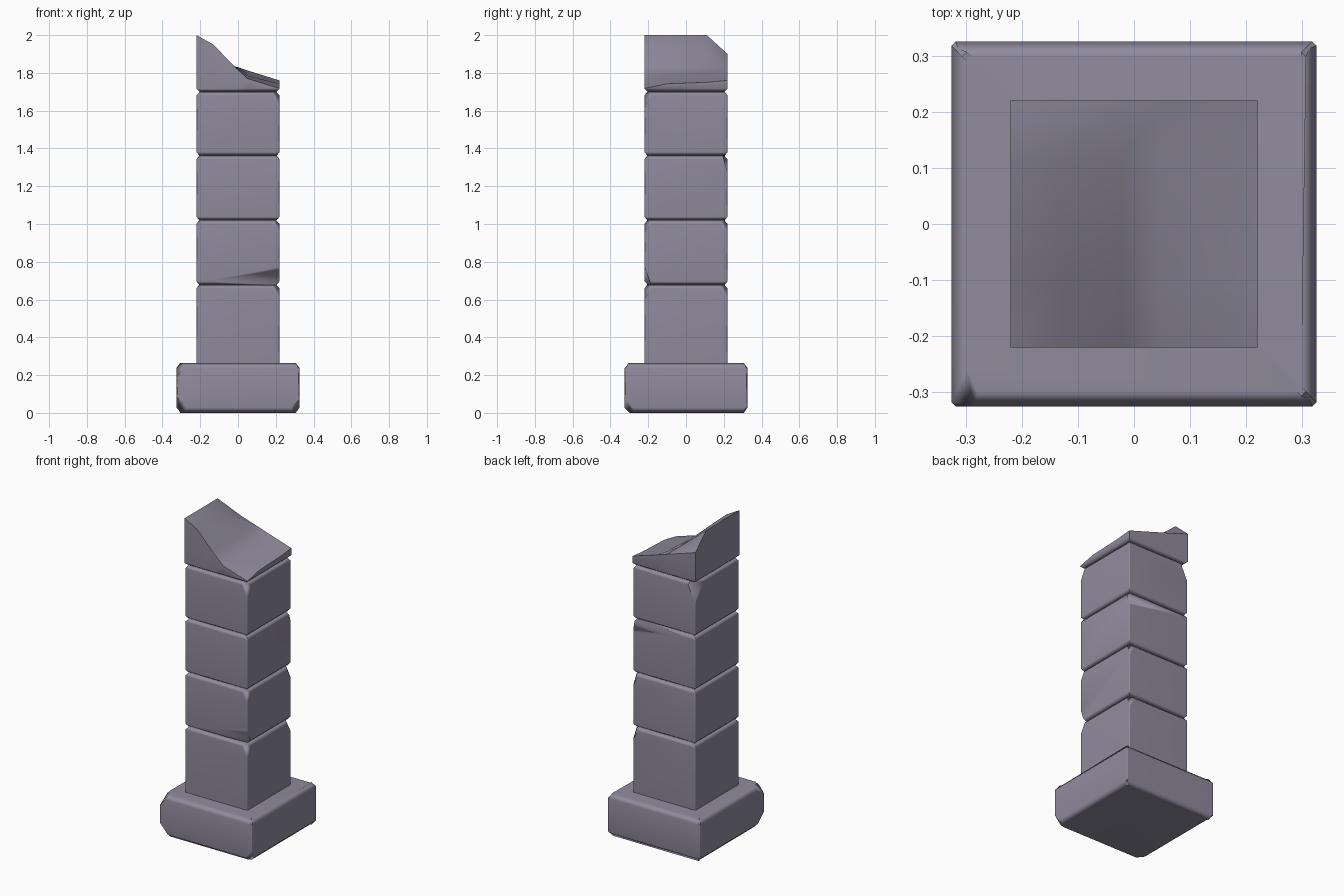
import bpy, bmesh
from mathutils import Vector
from mathutils.geometry import normal as tri_normal

if "Cube" in bpy.data.objects:
    bpy.data.objects.remove(bpy.data.objects["Cube"])

H, B = 0.22, 0.325          # half widths of shaft and base

stone = bpy.data.materials.new("stone")
stone.diffuse_color = (0.28, 0.26, 0.34, 1)
stone.use_nodes = True
stone.node_tree.nodes["Principled BSDF"].inputs["Base Color"].default_value = stone.diffuse_color


def finish(bm, name, angle=0.87):
    bmesh.ops.recalc_face_normals(bm, faces=bm.faces[:])
    me = bpy.data.meshes.new(name)
    bm.to_mesh(me)
    bm.free()
    me.materials.append(stone)
    ob = bpy.data.objects.new(name, me)
    bpy.context.collection.objects.link(ob)
    bpy.ops.object.select_all(action='DESELECT')
    ob.select_set(True)
    bpy.context.view_layer.objects.active = ob
    bpy.ops.object.shade_smooth_by_angle(angle=angle)
    wn = ob.modifiers.new("flat_faces", 'WEIGHTED_NORMAL')
    wn.keep_sharp = True


def cut(bm, centre, pts):
    # slice off everything outside the plane through three points
    p = [Vector(q) for q in pts]
    n = tri_normal(p)
    if n.dot(centre - p[0]) > 0:
        n = -n
    r = bmesh.ops.bisect_plane(bm, geom=bm.verts[:] + bm.edges[:] + bm.faces[:],
                               plane_co=p[0], plane_no=n, clear_outer=True)
    edges = [e for e in r['geom_cut'] if isinstance(e, bmesh.types.BMEdge)]
    bmesh.ops.holes_fill(bm, edges=edges)


def chip(x, y, z, dx, dy, dz):
    # three points of a corner chip; offsets lead from the corner into the stone
    sx, sy = (1 if x > 0 else -1), (1 if y > 0 else -1)
    return [(x - sx * dx, y, z), (x, y - sy * dy, z), (x, y, z + dz)]


def block(name, half, z0, z1, bevel, cuts):
    bm = bmesh.new()
    bmesh.ops.create_cube(bm, size=1)
    for v in bm.verts:
        v.co = (v.co.x * 2 * half, v.co.y * 2 * half, z1 if v.co.z > 0 else z0)
    # nearly crisp upright corners, then wider bevels round top and bottom
    side = [e for e in bm.edges if abs(e.verts[0].co.z - e.verts[1].co.z) > 0.01]
    bmesh.ops.bevel(bm, geom=side, offset=0.007, segments=1, affect='EDGES')
    rims = [e for e in bm.edges if abs(e.verts[0].co.z - e.verts[1].co.z) < 0.01]
    bmesh.ops.bevel(bm, geom=rims, offset=bevel, segments=1, affect='EDGES',
                    clamp_overlap=False)
    bmesh.ops.remove_doubles(bm, verts=bm.verts[:], dist=0.0005)
    c = Vector((0, 0, (z0 + z1) / 2))
    for pts in cuts:
        cut(bm, c, pts)
    finish(bm, name)


# plinth with knocked corners
block("base", B, 0.0, 0.265, 0.027, [
    chip(-B, -B, 0, 0.08, 0.10, 0.09),
    chip(B, -B, 0, 0.07, 0.07, 0.08),
    chip(-B, -B, 0.265, 0.06, 0.12, -0.08),
])

# shaft blocks, each with its own chipped edges
G = [0.22, 0.678, 1.02, 1.362, 1.70]
chips = [
    [chip(H, -H, G[1], 0.05, 0.05, -0.09), chip(H, H, G[1], 0.05, 0.05, -0.09)],
    [chip(H, -H, G[2], 0.045, 0.045, -0.08), chip(H, H, G[2], 0.045, 0.05, -0.09),
     [(-H, -H, 0.69), (H, -H, 0.775), (H, -H + 0.035, G[1])]],
    [[(-H, H, G[3] - 0.015), (H, H, 1.27), (H, H - 0.025, G[3])]],
    [chip(H, -H, G[4], 0.05, 0.05, -0.10), chip(-H, H, G[4], 0.06, 0.10, -0.13)],
]
for i in range(4):
    block(f"shaft_block_{i + 1}", H, G[i], G[i + 1], 0.019, chips[i])

# broken top: height rows from front to back
xs = [-0.22, -0.13, -0.02, 0.05, 0.22]
rows = [(-0.22, [2.00, 1.95, 1.835, 1.77, 1.718]),
        (-0.10, [2.00, 1.945, 1.835, 1.785, 1.742]),
        (0.11, [2.00, 1.925, 1.835, 1.80, 1.75]),
        (0.22, [1.90, 1.87, 1.836, 1.813, 1.76])]
bm = bmesh.new()
g = [[bm.verts.new((x, y, z)) for x, z in zip(xs, zs)] for y, zs in rows]
for j in range(3):
    for i in range(4):
        bm.faces.new((g[j][i], g[j][i + 1], g[j + 1][i + 1], g[j + 1][i]))
for z, s in ((1.716, 1.0), (1.70, 0.92)):
    rim = [e for e in bm.edges if e.is_boundary]
    ext = bmesh.ops.extrude_edge_only(bm, edges=rim)['geom']
    for v in ext:
        if isinstance(v, bmesh.types.BMVert):
            v.co = (v.co.x * s, v.co.y * s, z)
bmesh.ops.holes_fill(bm, edges=[e for e in bm.edges if e.is_boundary])
finish(bm, "broken_top", 0.87)
